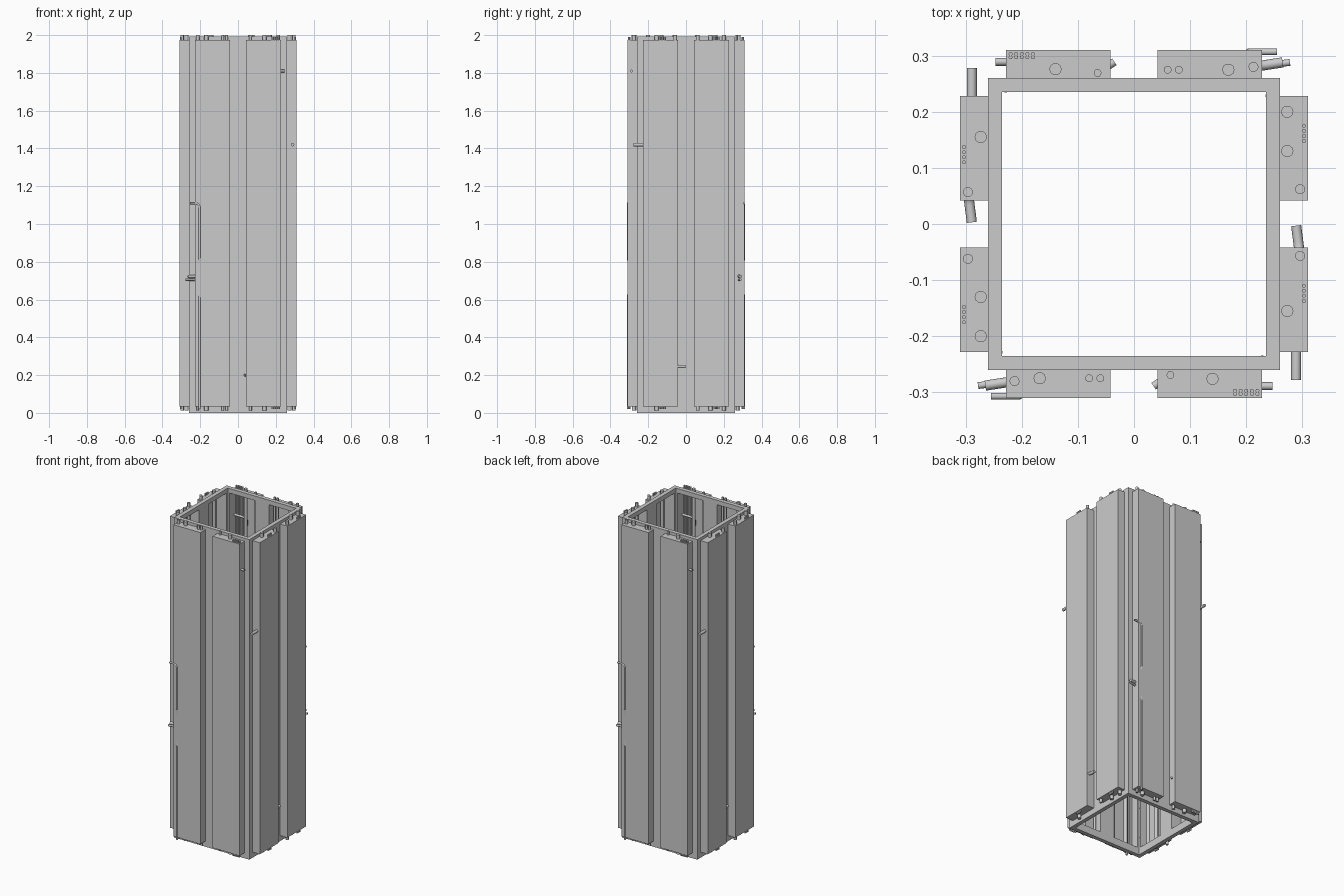
import bpy, bmesh, math
from mathutils import Vector

if "Cube" in bpy.data.objects:
    bpy.data.objects.remove(bpy.data.objects["Cube"])

WALL, INNER = 0.26, 0.235      # outer and inner half width of the tube frame
TOP, BOX_Z = 1.993, (0.035, 1.975)


def place(k, u, d, z):
    """u along a side, d outward, side k (0 front, 1 right, 2 back, 3 left)."""
    x, y = [(u, -d), (d, u), (-u, d), (-d, -u)][k]
    return Vector((x, y, z))


def link(name, bm):
    me = bpy.data.meshes.new(name)
    bmesh.ops.recalc_face_normals(bm, faces=bm.faces)
    bm.to_mesh(me)
    bm.free()
    ob = bpy.data.objects.new(name, me)
    bpy.context.collection.objects.link(ob)
    return ob


def add_box(bm, k, u, d, z):
    vs = bmesh.ops.create_cube(bm, size=1)["verts"]
    for v in vs:
        v.co = place(k, u[v.co.x > 0], d[v.co.y > 0], z[v.co.z > 0])
    return vs


def pipe(name, k, pts, r, bend=0.025):
    """Round pipe through points, with rounded elbows at the inner points."""
    p = [place(k, *q) for q in pts]
    path = [p[0]]
    for a, b, c in zip(p, p[1:], p[2:]):
        s, e = b + (a - b).normalized() * bend, b + (c - b).normalized() * bend
        for i in range(7):
            t = i / 6
            path.append(s * (1 - t) ** 2 + b * 2 * t * (1 - t) + e * t * t)
    path.append(p[-1])
    cu = bpy.data.curves.new(name, "CURVE")
    cu.dimensions = "3D"
    cu.bevel_depth, cu.bevel_resolution, cu.use_fill_caps = r, 3, True
    sp = cu.splines.new("POLY")
    sp.points.add(len(path) - 1)
    for pt, co in zip(sp.points, path):
        pt.co = (*co, 1)
    tmp = bpy.data.objects.new(name, cu)
    bpy.context.collection.objects.link(tmp)
    me = bpy.data.meshes.new_from_object(tmp.evaluated_get(bpy.context.evaluated_depsgraph_get()))
    bpy.data.objects.remove(tmp)
    ob = bpy.data.objects.new(name, me)
    bpy.context.collection.objects.link(ob)
    me.shade_smooth()
    me.set_sharp_from_angle(angle=math.radians(40))


# Square frame: posts and rails, open behind each service box
bm = bmesh.new()
for k in range(4):
    for u in [(-WALL, -0.222), (-0.048, 0.048), (0.222, INNER)]:
        add_box(bm, k, u, (INNER, WALL), (0, TOP))
    for u in [(-0.222, -0.048), (0.048, 0.222)]:
        for z in [(0, 0.045), (1.965, TOP)]:
            add_box(bm, k, u, (INNER, WALL), z)
bmesh.ops.remove_doubles(bm, verts=bm.verts, dist=1e-5)
link("frame", bm)

# Service boxes: shells open towards the inside
for k in range(4):
    for side in (-1, 1):
        bm = bmesh.new()
        u = sorted((side * 0.042, side * 0.228))
        add_box(bm, k, u, (WALL, 0.31), BOX_Z)
        back = min(bm.faces, key=lambda f: f.calc_center_median().dot(place(k, 0, 1, 0)))
        bmesh.ops.delete(bm, geom=[back], context="FACES_ONLY")
        ob = link("service_box", bm)
        m = ob.modifiers.new("thickness", "SOLIDIFY")
        m.thickness, m.offset = 0.003, -1

# Rivets up the inner face of the corner posts
bm = bmesh.new()
for k in range(4):
    for i in range(40):
        z = 0.06 + i * 0.048
        add_box(bm, k, (0.226, 0.231), (INNER - 0.001, INNER), (z, z + 0.006))
link("post_rivets", bm)

# Straight risers as (u, d, radius) for front/back and right/left sides
risers = {
    0: [(-0.168, 0.275, 0.011), (-0.08, 0.275, 0.007), (-0.06, 0.275, 0.007),
        (0.14, 0.276, 0.011)]
       + [(0.18 + 0.01 * i, d, 0.0035) for i in range(5) for d in (0.297, 0.303)],
    1: [(-0.155, 0.273, 0.011), (0.13, 0.273, 0.011), (0.2, 0.273, 0.011)]
       + [(-0.137 + 0.009 * i, 0.303, 0.0035) for i in range(4)]
       + [(0.148 + 0.009 * i, 0.303, 0.0035) for i in range(4)],
}
for k in range(4):
    for u, d, r in risers[k % 2]:
        lo, hi = (0.012, 2.0) if r > 0.004 else (0.02, 1.99)
        pipe("riser", k, [(u, d, lo), (u, d, hi)], r)

for k in (0, 2):
    # Left box: paired side outlets and the outside hooked pipe
    pipe("outlet_pipe", k, [(-0.278, 0.288, 0.705), (-0.213, 0.28, 0.705), (-0.213, 0.28, 0.012)], 0.006)
    pipe("outlet_pipe", k, [(-0.265, 0.288, 0.722), (-0.213, 0.28, 0.722), (-0.213, 0.28, 2.0)], 0.009)
    pipe("hooked_pipe", k, [(-0.255, 0.307, 1.11), (-0.204, 0.307, 1.11), (-0.204, 0.307, 0.83),
                            (-0.204, 0.298, 0.72), (-0.204, 0.307, 0.6), (-0.204, 0.307, 0.02)], 0.006)
    # Right box: elbow pipes at top and bottom
    pipe("elbow_pipe", k, [(0.247, 0.289, 1.81), (0.14, 0.289, 1.81), (0.14, 0.276, 1.7)], 0.007)
    pipe("elbow_pipe", k, [(0.035, 0.289, 0.2), (0.065, 0.269, 0.2), (0.065, 0.269, 2.0)], 0.007, 0.015)
    pipe("drain_pipe", k, [(0.065, 0.269, 0.012), (0.065, 0.269, 0.22)], 0.008)

for k in (1, 3):
    # Side outlets running into vertical risers
    pipe("side_outlet", k, [(-0.278, 0.289, 1.42), (-0.155, 0.289, 1.42), (-0.155, 0.275, 1.3)], 0.009)
    pipe("side_outlet", k, [(-0.003, 0.289, 0.245), (-0.057, 0.296, 0.245), (-0.057, 0.296, 2.0)], 0.009)
    pipe("side_drain", k, [(0.062, 0.296, 0.012), (0.062, 0.296, 2.0)], 0.009)
